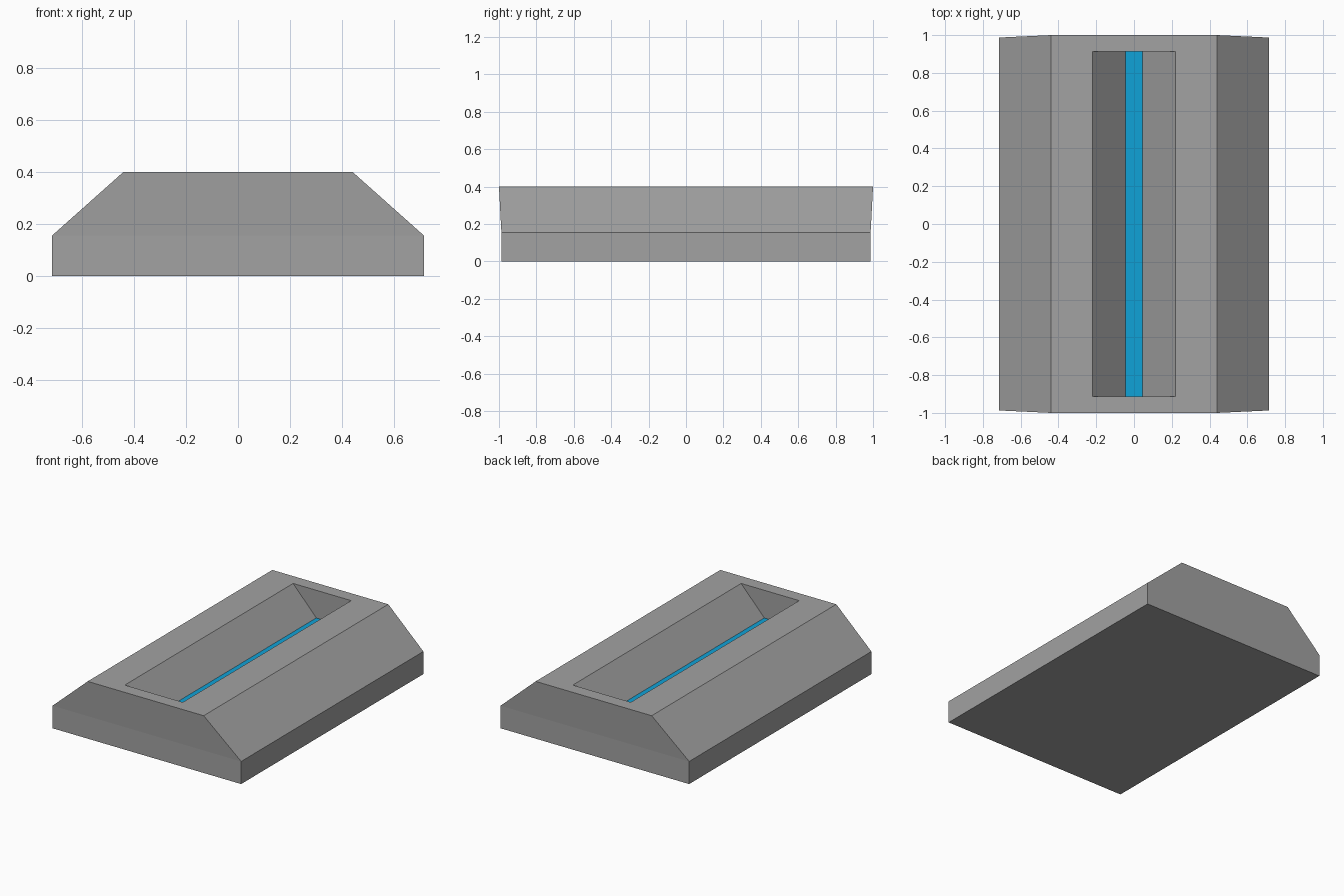
import bpy
import bmesh

cube = bpy.data.objects.get("Cube")
if cube:
    bpy.data.objects.remove(cube, do_unlink=True)


def material(name, colour):
    mat = bpy.data.materials.new(name)
    mat.use_nodes = True
    mat.diffuse_color = colour
    mat.node_tree.nodes["Principled BSDF"].inputs["Base Color"].default_value = colour
    return mat


def rectangle(bm, half_x, half_y, z):
    corners = ((-1, -1), (1, -1), (1, 1), (-1, 1))
    return [bm.verts.new((sx * half_x, sy * half_y, z)) for sx, sy in corners]


# Rectangular rings from the base, up the sloped sides and down into the trough
rings = [
    (0.715, 0.987, 0.0),
    (0.715, 0.987, 0.155),
    (0.44, 1.0, 0.4),
    (0.22, 0.912, 0.4),
    (0.045, 0.912, 0.21),
]

bm = bmesh.new()
loops = [rectangle(bm, *ring) for ring in rings]
for lower, upper in zip(loops, loops[1:]):
    for i in range(4):
        j = (i + 1) % 4
        bm.faces.new((lower[i], lower[j], upper[j], upper[i]))

# Underside, and the blue strip along the trough floor
bm.faces.new(reversed(loops[0]))
strip = bm.faces.new(loops[-1])
strip.material_index = 1

mesh = bpy.data.meshes.new("grooved_block")
bm.to_mesh(mesh)
bm.free()
mesh.materials.append(material("grey", (0.36, 0.36, 0.36, 1)))
mesh.materials.append(material("bright_blue", (0.005, 0.36, 0.68, 1)))
block = bpy.data.objects.new("grooved_block", mesh)
bpy.context.collection.objects.link(block)
